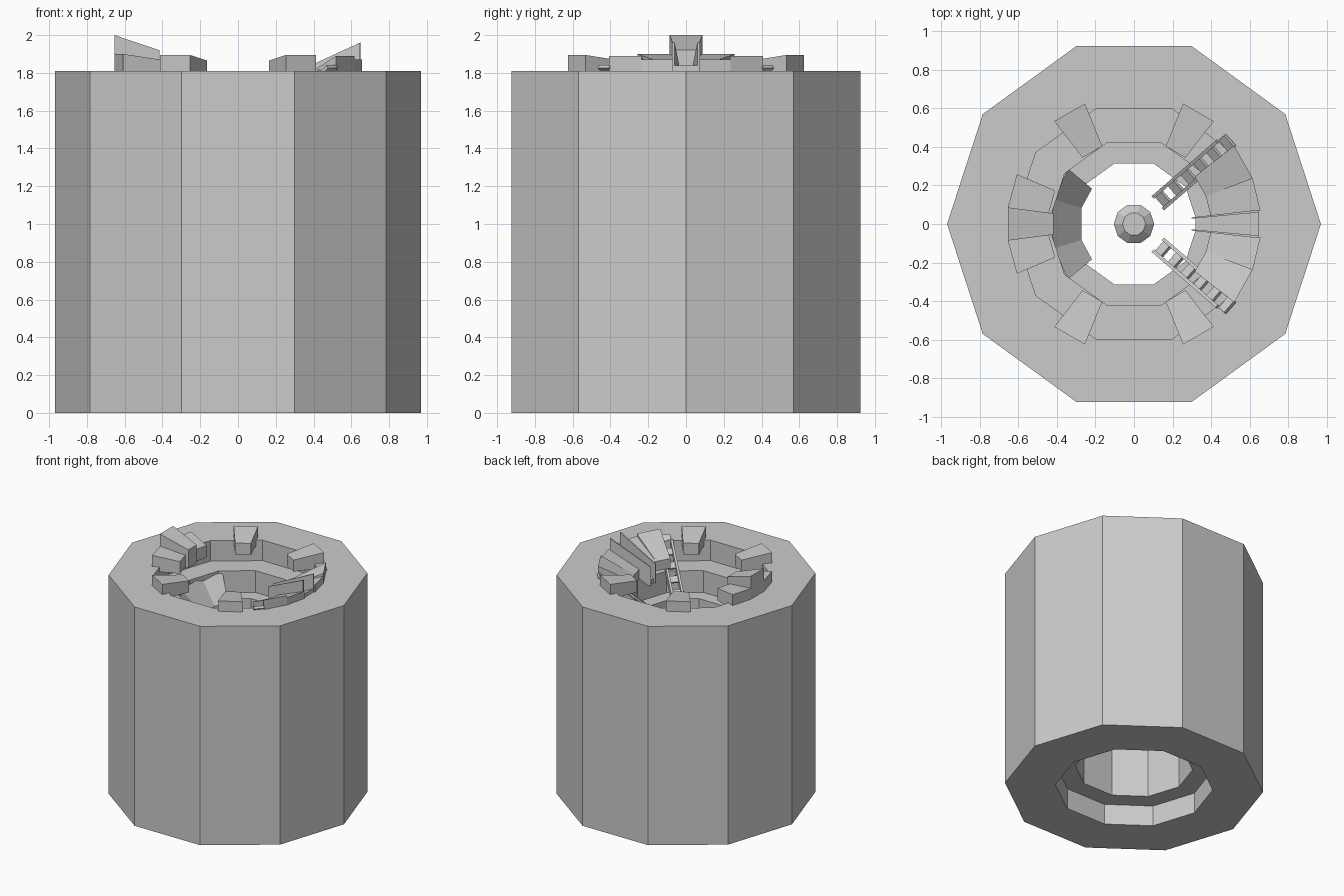
import bpy, math
from mathutils import Vector

if "Cube" in bpy.data.objects:
    bpy.data.objects.remove(bpy.data.objects["Cube"])

stone = bpy.data.materials.new("plain grey")
stone.diffuse_color = (0.6, 0.6, 0.6, 1)
stone.use_nodes = True
stone.node_tree.nodes["Principled BSDF"].inputs["Base Color"].default_value = stone.diffuse_color


def add(name, verts, faces):
    me = bpy.data.meshes.new(name)
    me.from_pydata(verts, [], faces)
    me.materials.append(stone)
    ob = bpy.data.objects.new(name, me)
    bpy.context.collection.objects.link(ob)
    return ob


def lathe(name, profile, sides=10):
    """Revolve a closed counter-clockwise (radius, z) loop about z."""
    n = len(profile)
    verts = [(r * math.cos(2 * math.pi * i / sides), r * math.sin(2 * math.pi * i / sides), z)
             for i in range(sides) for r, z in profile]
    faces = [(i * n + j, (i + 1) % sides * n + j, (i + 1) % sides * n + (j + 1) % n, i * n + (j + 1) % n)
             for i in range(sides) for j in range(n)]
    return add(name, verts, faces)


BOX = [(0, 3, 2, 1), (4, 5, 6, 7), (0, 1, 5, 4), (1, 2, 6, 5), (2, 3, 7, 6), (3, 0, 4, 7)]


def polar(r, a, z):
    return (r * math.cos(a), r * math.sin(a), z)


def wedge(name, a0, a1, inner, outer):
    """Block between two angles; inner and outer are (radius, bottom, top)."""
    a0, a1 = math.radians(a0), math.radians(a1)
    corners = [(inner, a0), (outer, a0), (outer, a1), (inner, a1)]
    return add(name, [polar(p[0], a, p[k]) for k in (1, 2) for p, a in corners], BOX)


def beam(name, angle, start, end, offset, width, depth):
    """Straight bar in a radial plane, shifted sideways; start and end are (radius, z)."""
    a = math.radians(angle)
    out = Vector((math.cos(a), math.sin(a), 0))
    side = Vector((-math.sin(a), math.cos(a), 0))
    p, q = (out * r + Vector((0, 0, z)) for r, z in (start, end))
    up = (q - p).normalized().cross(side) * -1
    verts = []
    for k in (-1, 1):
        for base, s in ((p, -1), (q, -1), (q, 1), (p, 1)):
            verts.append(base + side * (offset + s * width / 2) + up * (k * depth / 2))
    return add(name, verts, BOX)


# Ten-sided shell with stepped recesses at both ends
lathe("outer_shell", [(0.97, 0), (0.97, 1.81), (0.63, 1.81), (0.63, 1.64), (0.445, 1.64),
                      (0.445, 1.46), (0.33, 1.46), (0.33, 1.3), (0.44, 1.3), (0.44, 0.17),
                      (0.59, 0.17), (0.59, 0)])

# Centre rod with a dished end
lathe("centre_rod", [(0.0, 0.45), (0.105, 0.45), (0.105, 1.3), (0.06, 1.34), (0.0, 1.34)])

# Four rim blocks bridging the recess
for a in (60, 120, 240, 300):
    wedge("rim_block", a - 7.8, a + 7.8, (0.435, 1.77, 1.865), (0.675, 1.77, 1.895))

# Raised block on the left with two lower neighbours
wedge("high_rim_block", 172.5, 187.5, (0.42, 1.77, 1.92), (0.66, 1.77, 2.0))
for a0, a1 in ((157, 172.5), (187.5, 203)):
    wedge("side_rim_block", a0, a1, (0.445, 1.77, 1.87), (0.66, 1.77, 1.9))

# Sloping lip inside the left of the bore
for a0, a1 in ((140, 163), (163, 197), (197, 220)):
    wedge("inner_lip", a0, a1, (0.285, 1.38, 1.44), (0.445, 1.38, 1.62))

# Slanted fan panels on the right
for s in (-1, 1):
    for lo, hi, top in ((6, 21, 1.87), (21, 38, 1.89)):
        a0, a1 = (lo, hi) if s > 0 else (-hi, -lo)
        wedge("fan_panel", a0, a1, (0.40, 1.68, 1.76), (0.66, 1.72, top))

# Raised open chute between the panels
wedge("chute_floor", -5.5, 5.5, (0.32, 1.64, 1.68), (0.65, 1.78, 1.84))
for a0, a1 in ((-6.5, -5.3), (5.3, 6.5)):
    wedge("chute_wall", a0, a1, (0.30, 1.64, 1.80), (0.65, 1.78, 1.96))

# Two sloping ladders reaching into the bore
for a in (-41, 41):
    lo, hi = (0.18, 1.43), (0.62, 1.80)
    for off in (-0.04, 0.04):
        beam("ladder_rail", a, lo, hi, off, 0.018, 0.05)
    for i in range(6):
        t = i / 5
        r, z = lo[0] + t * (hi[0] - lo[0]), lo[1] + t * (hi[1] - lo[1])
        beam("ladder_rung", a, (r, z), (r + 0.04, z + 0.034), 0, 0.08, 0.02)
